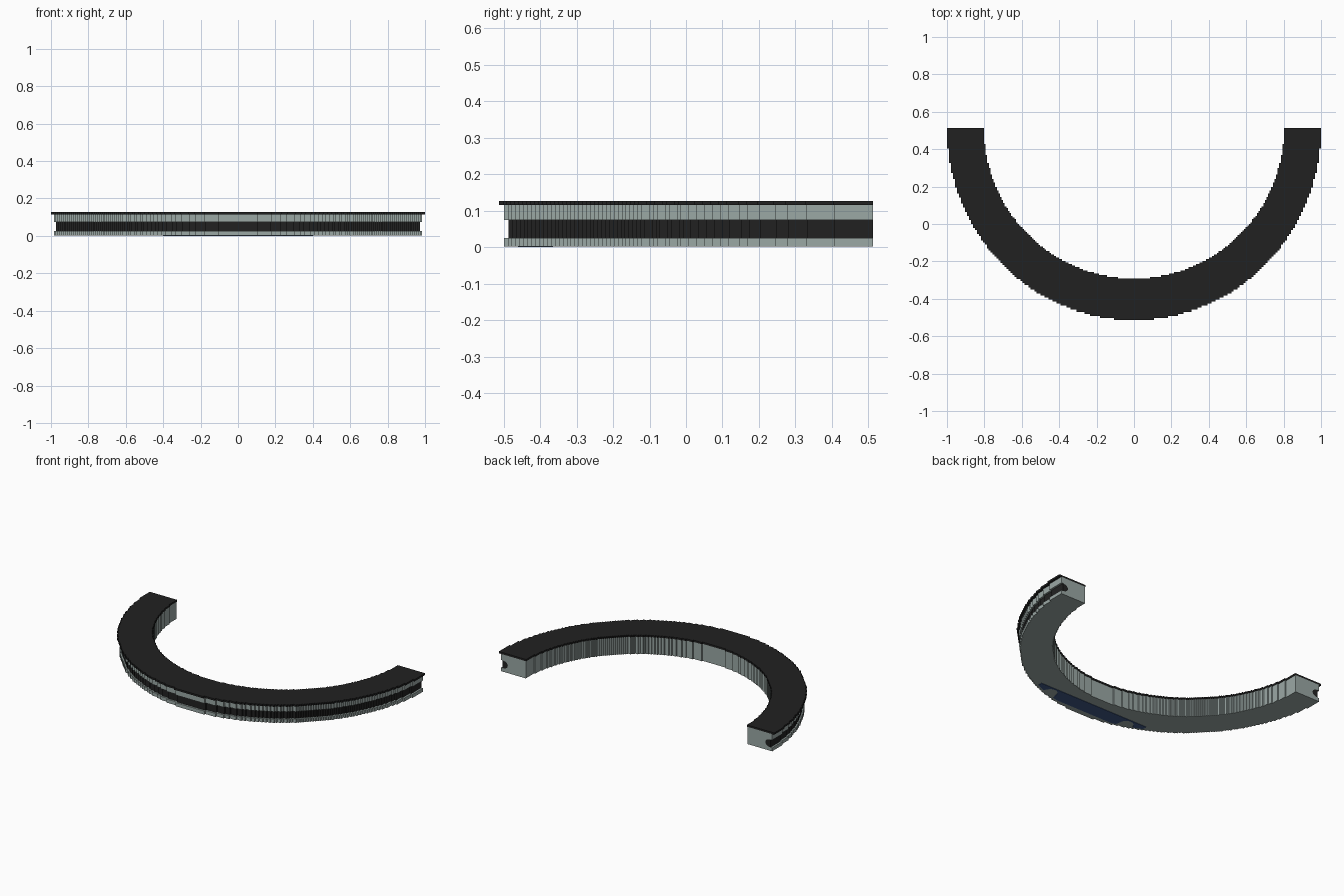
import bpy, bmesh, math

cube = bpy.data.objects.get("Cube")
if cube:
    bpy.data.objects.remove(cube, do_unlink=True)

CENTRE_Y = 0.513
STEPS = 94


def material(name, rgb):
    m = bpy.data.materials.new(name)
    m.use_nodes = True
    m.diffuse_color = (*rgb, 1)
    bsdf = m.node_tree.nodes["Principled BSDF"]
    bsdf.inputs["Base Color"].default_value = (*rgb, 1)
    bsdf.inputs["Roughness"].default_value = 0.8
    return m


grey = material("pale grey", (0.328, 0.392, 0.376))
black = material("charcoal", (0.0155, 0.0155, 0.0155))
navy = material("navy blue", (0.05, 0.10, 0.24))


def finish(name, bm, mat):
    bmesh.ops.recalc_face_normals(bm, faces=bm.faces)
    mesh = bpy.data.meshes.new(name)
    bm.to_mesh(mesh)
    bm.free()
    mesh.materials.append(mat)
    ob = bpy.data.objects.new(name, mesh)
    bpy.context.collection.objects.link(ob)
    return ob


def stair_path():
    """Half circle of radius 1 as square steps, from +x round to -x."""
    c = 1 / STEPS
    half = [(0.0, round(STEPS) * c)]
    for i in range(STEPS):
        h = round(math.sqrt(1 - ((i + 0.5) * c) ** 2) / c) * c
        if abs(h - half[-1][1]) > 1e-6:
            half += [(i * c, half[-1][1]), (i * c, h)]
    half += [(1.0, half[-1][1]), (1.0, 0.0)]
    return half[::-1] + [(-x, y) for x, y in half[1:]]


PATH = stair_path()


def sweep(name, profile, mat):
    """Carry a closed profile of (x radius, y radius, z) round the stepped path."""
    bm = bmesh.new()
    rings = [[bm.verts.new((u * rx, CENTRE_Y - v * ry, z)) for rx, ry, z in profile]
             for u, v in PATH]
    n = len(profile)
    for a, b in zip(rings, rings[1:]):
        for i in range(n):
            j = (i + 1) % n
            bm.faces.new((a[i], a[j], b[j], b[i]))
    bm.faces.new(rings[0])
    bm.faces.new(rings[-1])
    return finish(name, bm, mat)


# Rounded back of the groove that holds the dark band
Z0, Z1 = 0.025, 0.075
groove = []
for k in range(9):
    t = math.pi * k / 8
    d = 0.015 + 0.035 * math.sin(t)
    groove.append((0.985 - d, 1.012 - d, 0.05 - 0.025 * math.cos(t)))

# Counter body with the groove along its outer side
sweep("counter_body",
      [(0.805, 0.807, 0.002), (0.985, 1.012, 0.002), (0.985, 1.012, Z0)] + groove +
      [(0.985, 1.012, Z1), (0.985, 1.012, 0.115), (0.805, 0.807, 0.115)], grey)

# Dark band filling the groove
sweep("groove_band", [(0.973, 1.0, Z0)] + groove + [(0.973, 1.0, Z1)], black)

# Thin overhanging top
sweep("counter_top",
      [(0.802, 0.804, 0.115), (1.0, 1.026, 0.115),
       (1.0, 1.026, 0.127), (0.802, 0.804, 0.127)], black)


# Underside plate with two round notches, kept inside the curved edge
def lower_edge(x):
    y = max(-0.46, CENTRE_Y - 1.0 * math.sqrt(1 - (x / 0.975) ** 2) + 0.005)
    d = abs(abs(x) - 0.29)
    if d < 0.045:
        y = max(y, -0.42 + math.sqrt(0.045 ** 2 - d ** 2))
    return y


bm = bmesh.new()
rows = []
for i in range(81):
    x = -0.4 + i * 0.01
    rows.append([bm.verts.new((x, y, 0.0)) for y in (-0.365, lower_edge(x))])
faces = [bm.faces.new((a[0], a[1], b[1], b[0])) for a, b in zip(rows, rows[1:])]
ext = bmesh.ops.extrude_face_region(bm, geom=faces)
for v in ext["geom"]:
    if isinstance(v, bmesh.types.BMVert):
        v.co.z += 0.006
finish("underside_plate", bm, navy)
